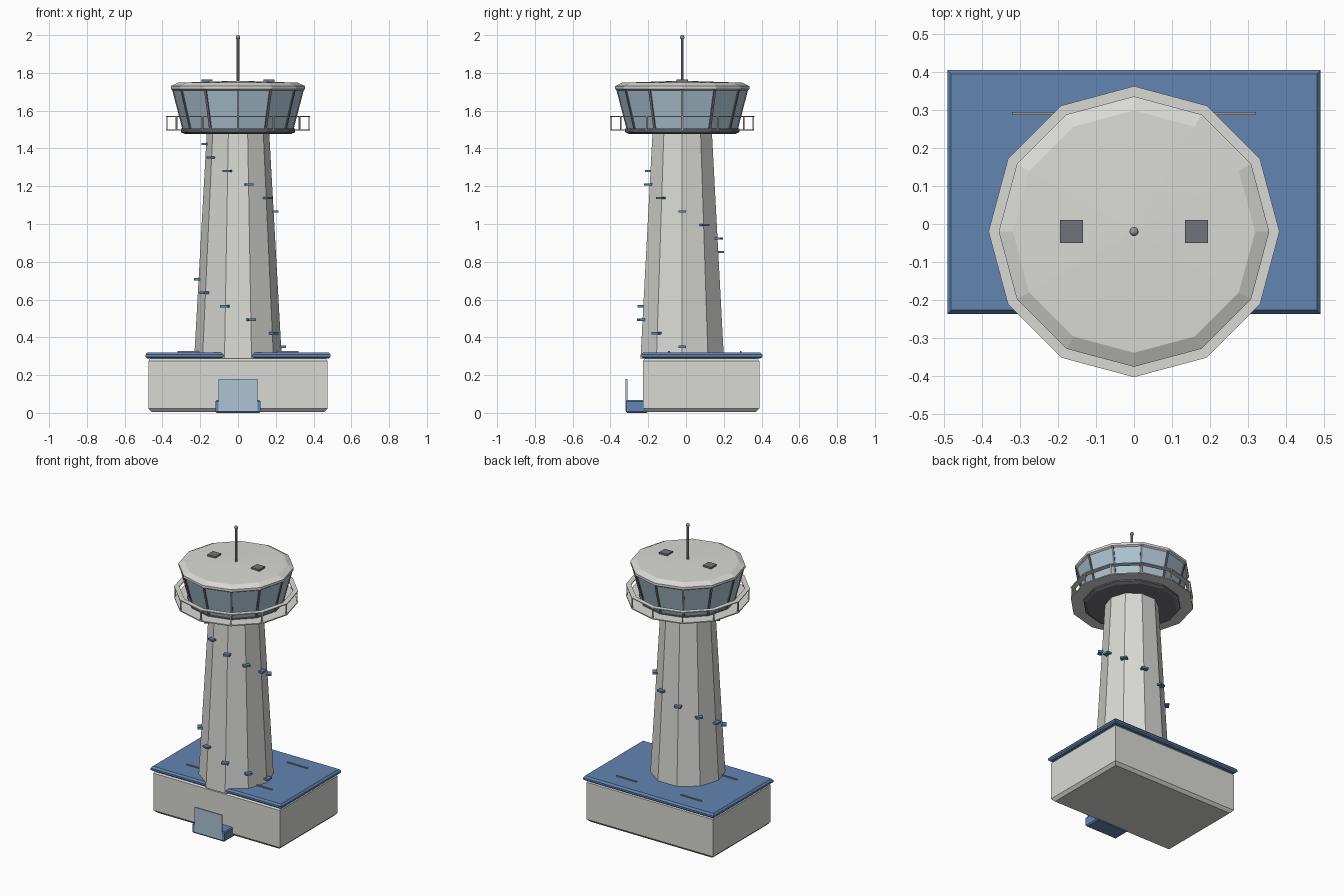
import bpy, bmesh, math
from mathutils import Matrix, Vector

if "Cube" in bpy.data.objects:
    bpy.data.objects.remove(bpy.data.objects["Cube"])

CY = -0.02  # y of the tower axis


def mat(name, r, g, b):
    lin = lambda c: ((c / 255 + 0.055) / 1.055) ** 2.4
    m = bpy.data.materials.new(name)
    m.diffuse_color = (lin(r), lin(g), lin(b), 1)
    m.use_nodes = True
    m.node_tree.nodes["Principled BSDF"].inputs["Base Color"].default_value = m.diffuse_color
    return m


WALL = mat("pale_concrete", 217, 217, 213)
BLUE = mat("blue_metal", 98, 133, 177)
GLASS = mat("blue_glass", 173, 196, 211)
DARK = mat("charcoal", 114, 116, 124)
MAST = mat("mid_grey", 150, 151, 153)


def finish(name, bm, material):
    bmesh.ops.recalc_face_normals(bm, faces=bm.faces)
    me = bpy.data.meshes.new(name)
    bm.to_mesh(me)
    bm.free()
    me.materials.append(material)
    ob = bpy.data.objects.new(name, me)
    bpy.context.collection.objects.link(ob)
    return ob


def loft(name, rings, material, closed=False):
    """Skin matching rings of points; cap the ends, or join them if closed."""
    bm = bmesh.new()
    vs = [[bm.verts.new(p) for p in r] for r in rings]
    n = len(rings[0])
    pairs = list(zip(vs, vs[1:])) + ([(vs[-1], vs[0])] if closed else [])
    for a, b in pairs:
        for i in range(n):
            j = (i + 1) % n
            bm.faces.new((a[i], a[j], b[j], b[i]))
    if not closed:
        bm.faces.new(vs[0])
        bm.faces.new(vs[-1])
    return finish(name, bm, material)


def lathe(name, profile, n, material, closed=False):
    """Many-sided solid about the tower axis from (radius, z) points."""
    rings = [[(r * math.cos(2 * math.pi * i / n), CY + r * math.sin(2 * math.pi * i / n), z)
              for i in range(n)] for r, z in profile]
    return loft(name, rings, material, closed)


def slab(name, x, y0, y1, profile, material):
    """Rectangular block with (inset, z) edge profile."""
    rings = [[(-x + d, y0 + d, z), (x - d, y0 + d, z), (x - d, y1 - d, z), (-x + d, y1 - d, z)]
             for d, z in profile]
    return loft(name, rings, material)


def boxes(name, items, material):
    """One object of boxes, each (size, matrix)."""
    bm = bmesh.new()
    for s, m in items:
        bmesh.ops.create_cube(bm, size=1, matrix=m @ Matrix.Diagonal((*s, 1)))
    return finish(name, bm, material)


def polar(r, a, z):
    return Vector((r * math.cos(a), CY + r * math.sin(a), z))


def strut(p, q, w, d, a):
    """Box of tangential width w and radial depth d running from p to q at angle a."""
    up = (q - p).normalized()
    tan = Vector((-math.sin(a), math.cos(a), 0))
    rad = tan.cross(up)
    m = Matrix((tan, rad, up)).transposed().to_4x4()
    return (w, d, (q - p).length), Matrix.Translation((p + q) / 2) @ m


# ground building and its blue roof
slab("base_building", 0.475, -0.228, 0.388,
     [(0.018, 0.005), (0, 0.024), (0, 0.275), (0.014, 0.292)], WALL)
slab("base_roof", 0.49, -0.236, 0.404,
     [(0.01, 0.288), (0, 0.296), (0, 0.308), (0.01, 0.32)], BLUE)
boxes("roof_ribs", [((0.155, 0.008, 0.01), Matrix.Translation((sx * 0.243, y, 0.322)))
                    for sx in (-1, 1) for y in (-0.09, 0.29)], MAST)

# entrance
slab("entrance_block", 0.12, -0.318, -0.2,
     [(0.006, 0.0), (0, 0.008), (0, 0.06), (0.006, 0.067)], BLUE)
boxes("entrance_glass", [((0.206, 0.01, 0.168), Matrix.Translation((0, -0.316, 0.095)))], GLASS)

# tapering ten-sided shaft
R0, R1, Z0, Z1 = 0.232, 0.165, 0.288, 1.49
lathe("tower_shaft", [(R0, Z0), (R1, Z1)], 10, WALL)

# blue steps winding round the shaft
steps = []
for k in range(16):
    z = 0.35 + 0.0716 * k
    a = -k * math.pi / 5
    r = R0 + (R1 - R0) * (z - Z0) / (Z1 - Z0)
    steps.append(((0.045, 0.042, 0.012),
                  Matrix.Translation(polar(r + 0.002, a, z)) @ Matrix.Rotation(a, 4, 'Z')))
boxes("spiral_steps", steps, BLUE)

# gallery: soffit, floor, flat rail and posts
lathe("cab_soffit", [(0.28, 1.476), (0.302, 1.486), (0.302, 1.506)], 12, DARK)
lathe("gallery_floor", [(0.381, 1.494), (0.381, 1.501)], 12, WALL)
lathe("gallery_rail", [(0.35, 1.567), (0.382, 1.567), (0.382, 1.573), (0.35, 1.573)], 12, WALL, True)
angles = [i * math.pi / 6 for i in range(12)]
boxes("gallery_posts", [strut(polar(0.376, a, 1.498), polar(0.376, a, 1.57), 0.007, 0.007, a)
                        for a in angles], WALL)

# glazed cab with leaning mullions
lathe("cab_glass", [(0.29, 1.5), (0.345, 1.712)], 12, GLASS)
boxes("cab_mullions", [strut(polar(0.289, a, 1.5), polar(0.344, a, 1.712), 0.013, 0.01, a)
                       for a in angles], DARK)

# cab roof, hatches and mast
lathe("cab_roof", [(0.34, 1.704), (0.355, 1.714), (0.355, 1.73), (0.318, 1.748), (0.02, 1.758)],
      12, WALL)
boxes("roof_hatches", [((0.06, 0.06, 0.012), Matrix.Translation((s * 0.164, CY, 1.758)))
                       for s in (-1, 1)], DARK)
lathe("mast", [(0.008, 1.75), (0.008, 1.985)], 10, MAST)
bm = bmesh.new()
bmesh.ops.create_uvsphere(bm, u_segments=12, v_segments=8, radius=0.012,
                          matrix=Matrix.Translation((0, CY, 1.988)))
finish("mast_tip", bm, MAST)
